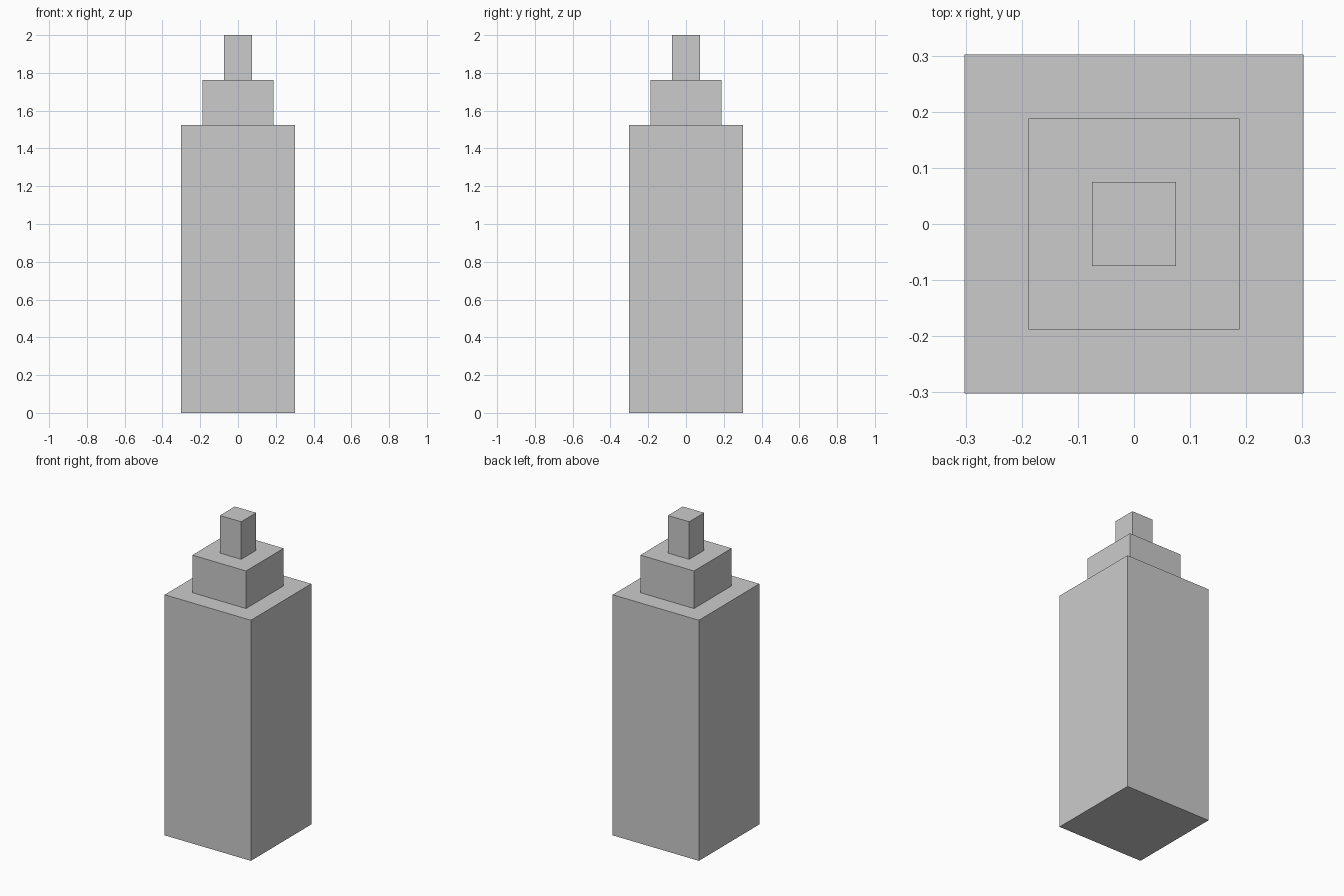
import bpy

if "Cube" in bpy.data.objects:
    bpy.data.objects.remove(bpy.data.objects["Cube"])


def block(name, half, z0, z1):
    """Square block centred on the z axis, spanning z0 to z1."""
    bpy.ops.mesh.primitive_cube_add(size=1, location=(0, 0, (z0 + z1) / 2))
    ob = bpy.context.object
    ob.name = name
    ob.scale = (2 * half, 2 * half, z1 - z0)
    bpy.ops.object.transform_apply(location=False, rotation=False, scale=True)
    return ob


# Three stacked tiers, each narrower than the one below
tiers = [
    ("tower_body", 0.302, 1.524),
    ("middle_tier", 0.188, 1.762),
    ("top_spire", 0.0745, 2.0),
]
z = 0.0
for name, half, top in tiers:
    block(name, half, z, top)
    z = top
